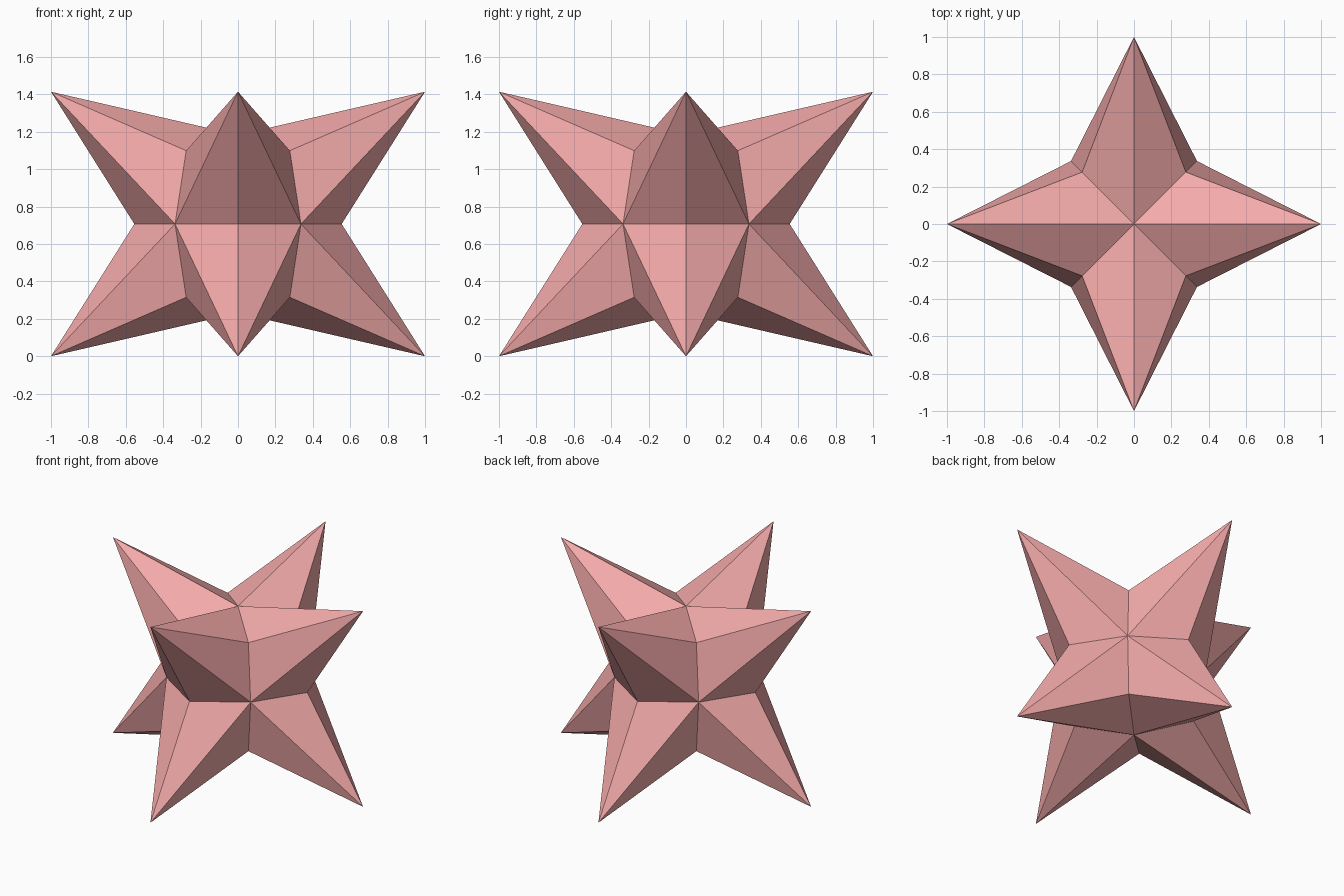
import bpy, bmesh
from math import pi
from mathutils import Matrix

if "Cube" in bpy.data.objects:
    bpy.data.objects.remove(bpy.data.objects["Cube"])

HALF = 0.7071                                   # half edge of the enclosing cube
# distance along each non-zero axis: face centres, edge midpoints, corner tips
REACH = {1: 0.476, 2: 0.392, 3: HALF}

# Cube with one cut per edge: 8 corners, 12 edge midpoints, 6 face centres
bm = bmesh.new()
bmesh.ops.create_cube(bm, size=2)
bmesh.ops.subdivide_edges(bm, edges=bm.edges[:], cuts=1, use_grid_fill=True)


def kind(v):
    return sum(abs(c) > 0.5 for c in v.co)


# Split each quad from its spike tip to the face centre
for f in bm.faces[:]:
    tip = max(f.verts, key=kind)
    centre = min(f.verts, key=kind)
    bmesh.utils.face_split(f, tip, centre)

# Pull valleys inward, leaving the corners as spikes
for v in bm.verts:
    v.co *= REACH[kind(v)]

# Turn the spikes onto the x and y axes and rest the star on the ground
bm.transform(Matrix.Translation((0, 0, HALF)) @ Matrix.Rotation(pi / 4, 4, 'Z'))
bmesh.ops.recalc_face_normals(bm, faces=bm.faces[:])

mesh = bpy.data.meshes.new("eight_pointed_star")
bm.to_mesh(mesh)
bm.free()
star = bpy.data.objects.new("eight_pointed_star", mesh)
bpy.context.collection.objects.link(star)

coral = bpy.data.materials.new("coral_red")
coral.diffuse_color = (0.9, 0.4, 0.4, 1)
coral.use_nodes = True
coral.node_tree.nodes["Principled BSDF"].inputs["Base Color"].default_value = coral.diffuse_color
mesh.materials.append(coral)
